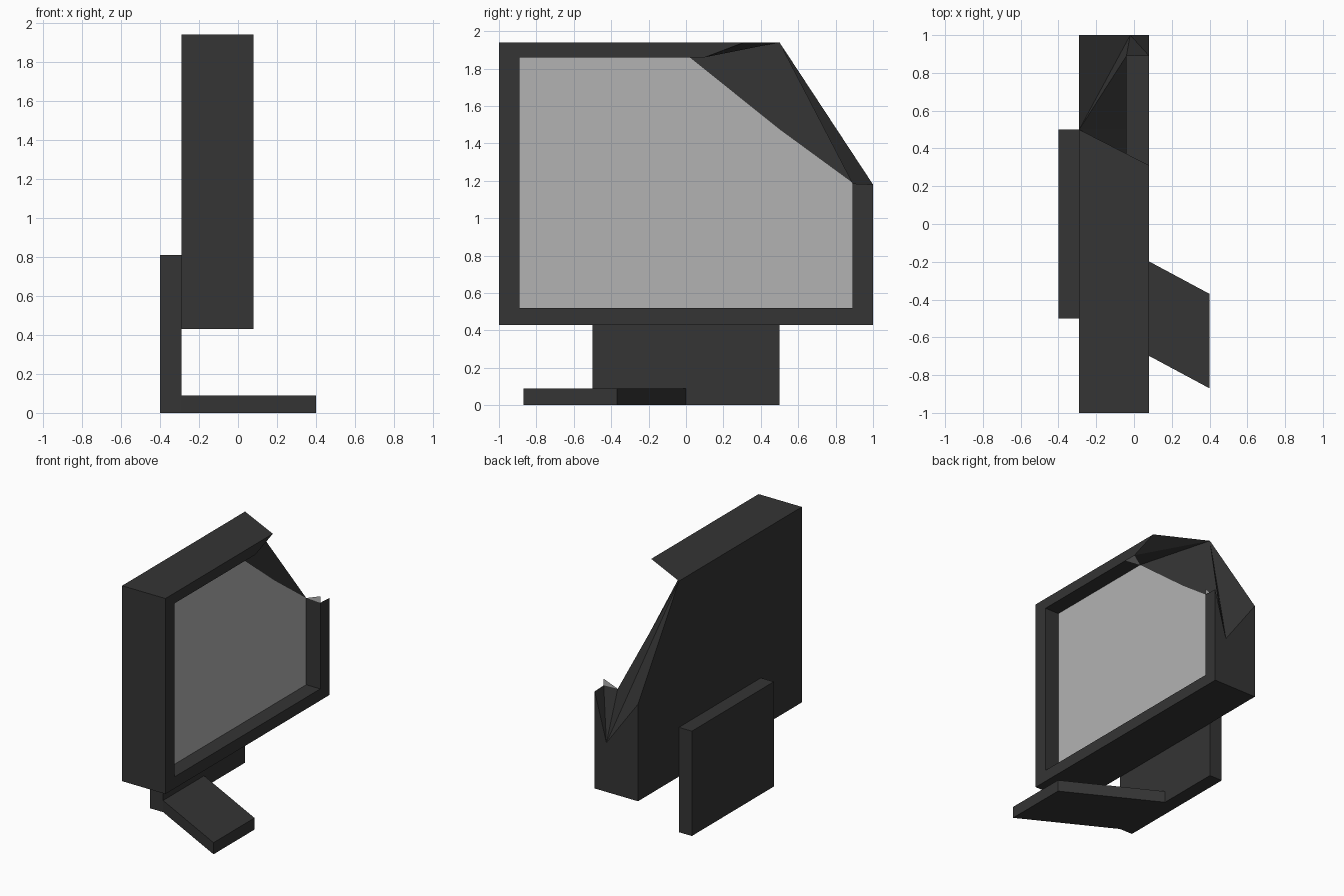
import bpy, bmesh

if "Cube" in bpy.data.objects:
    bpy.data.objects.remove(bpy.data.objects["Cube"])

dark = bpy.data.materials.new("dark_casing")
dark.diffuse_color = (0.035, 0.035, 0.035, 1)
dark.use_nodes = True
dark.node_tree.nodes["Principled BSDF"].inputs["Base Color"].default_value = dark.diffuse_color
grey = bpy.data.materials.new("grey_glass")
grey.diffuse_color = (0.45, 0.45, 0.45, 1)
grey.use_nodes = True
grey.node_tree.nodes["Principled BSDF"].inputs["Base Color"].default_value = grey.diffuse_color


def make(name, points, faces, mat):
    """Mesh from named corner points; each face is a string of point names."""
    bm = bmesh.new()
    v = {k: bm.verts.new(p) for k, p in points.items()
         if any(k in f.split() for f in faces)}
    for f in faces:
        bm.faces.new([v[k] for k in f.split()])
    bmesh.ops.triangulate(bm, faces=[f for f in bm.faces if len(f.verts) > 4])
    me = bpy.data.meshes.new(name)
    bm.to_mesh(me)
    bm.free()
    me.materials.append(mat)
    ob = bpy.data.objects.new(name, me)
    bpy.context.collection.objects.link(ob)
    return ob


def prism(name, x0, x1, y0, y1, z0, z1, skew=0.0):
    """Box whose far x end is slid sideways in y by skew."""
    base = [(x0, y0), (x1, y0 + skew), (x1, y1 + skew), (x0, y1)]
    pts = {f"{tag}{i}": (x, y, z) for tag, z in (("l", z0), ("h", z1))
           for i, (x, y) in enumerate(base)}
    faces = ["l3 l2 l1 l0", "h0 h1 h2 h3"]
    faces += [f"l{i} l{j} h{j} h{i}" for i, j in ((0, 1), (1, 2), (2, 3), (3, 0))]
    return make(name, pts, faces, dark)


BACK, GLASS, FRONT = -0.29, -0.04, 0.08

P = {}
# back outline, with the upper corner broken away
for k, y, z in (("kA", -1, .43), ("kB", 1, .43), ("kC", 1, 1.18),
                ("kO", .5, 1.94), ("kD", -1, 1.94)):
    P[k] = (BACK, y, z)
# front outer outline (f) and front edge of the opening (i)
for k, y, z in (("fA", -1, .43), ("fB", 1, .43), ("fC", 1, 1.18),
                ("fO", .31, 1.94), ("fD", -1, 1.94),
                ("iA", -.89, .52), ("iB", .89, .52), ("iC", .89, 1.185),
                ("iO", .1, 1.86), ("iJ", 0, 1.86), ("iD", -.89, 1.86),
                ("iK", .89, 1.235)):
    P[k] = (FRONT, y, z)
# glass outline
for k, y, z in (("gA", -.89, .52), ("gB", .89, .52), ("gC", .89, 1.19),
                ("gM", .5, 1.475), ("gO", .02, 1.86), ("gD", -.89, 1.86)):
    P[k] = (GLASS, y, z)
# bottom of the notch in the side wall
P["V"] = (-.02, 1, .81)

# casing: outer shell, front bezel, opening walls
make("casing", P, [
    "kA kD kO kC kB", "kA kB fB fA", "kA fA fD kD", "kD fD fO kO",
    "kB kC V fC fB",
    "fA fB iB iA", "fB fC iC iB", "fD iD iJ iO fO", "fA iA iD fD",
    "iA iB gB gA", "iB iC gC gB", "iA gA gD iD", "iD gD gO iJ",
    # broken corner surface
    "kO fO iO", "kO iO gO", "kO gO gM", "kO gM gC", "kO gC V", "kO V kC",
    "V gC iC", "V iC fC"], dark)

# glass with the two splinters at the break
make("screen", P, ["gA gB gC gM gO gD"], grey)
make("screen_splinters", P, ["iJ gO iO", "iC iK gC"], grey)

# stand
prism("back_plate", -.4, BACK, -.5, .5, 0, .81)
prism("foot", BACK, .4, -.5, 0, 0, .09, skew=-.37)
